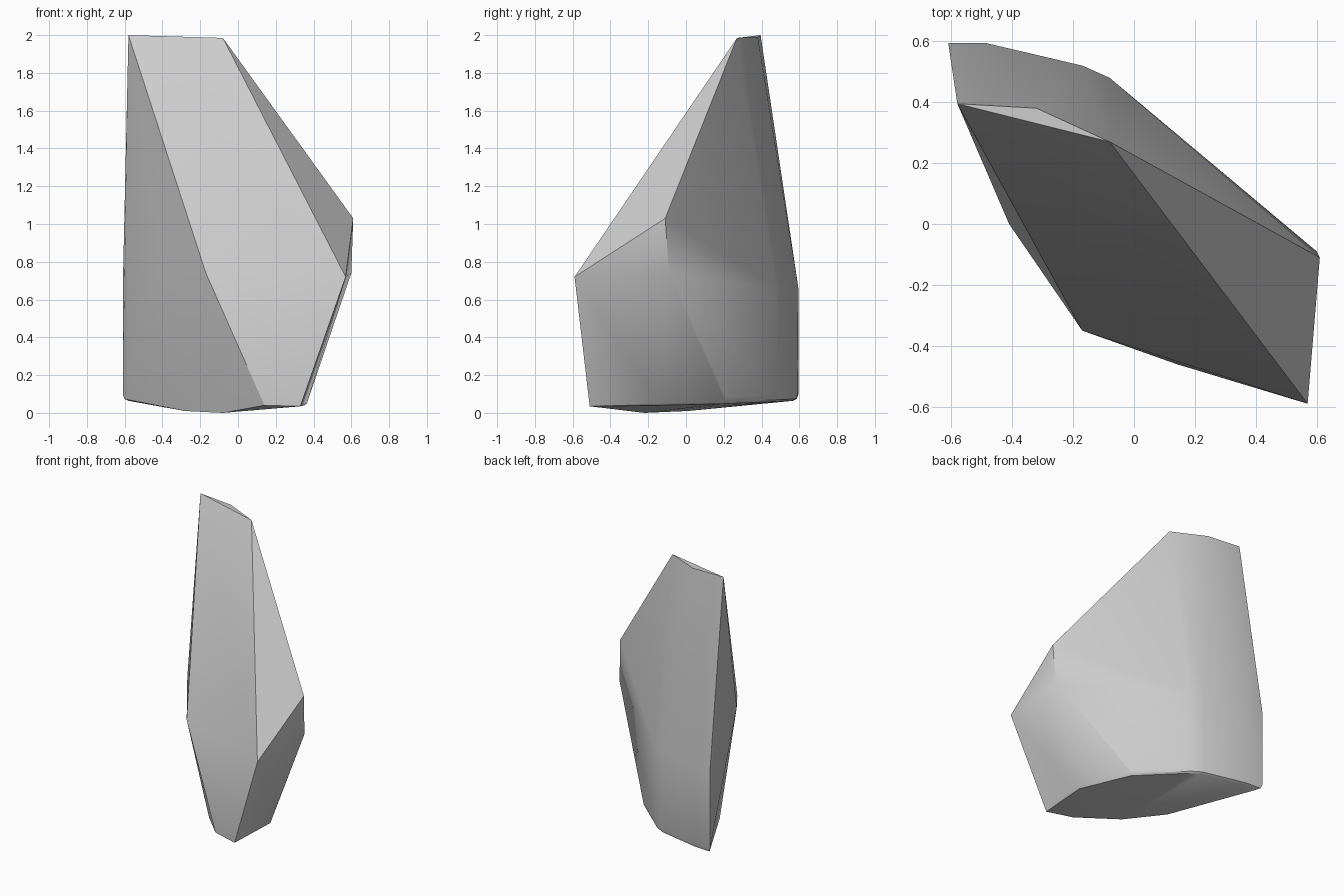
import bpy, bmesh, math

if "Cube" in bpy.data.objects:
    bpy.data.objects.remove(bpy.data.objects["Cube"], do_unlink=True)

# Single stone colour
stone = bpy.data.materials.new("stone_grey")
stone.use_nodes = True
grey = (0.6, 0.6, 0.6, 1)
stone.diffuse_color = grey
stone.node_tree.nodes["Principled BSDF"].inputs["Base Color"].default_value = grey

# Key corners of the chiselled rock
crest = [(-.58, .395, 2), (-.32, .38, 1.99), (-.08, .27, 1.985)]
shoulders = [(.61, -.11, 1.03), (.6, -.09, .74), (.57, -.59, .72),
             (-.17, -.35, .74), (-.41, 0, .85)]
back = [(-.61, .595, .66), (-.49, .595, .66), (-.17, .52, .66), (-.08, .48, .66)]
base_front = [(.33, -.51, .035), (.14, -.46, .04), (-.08, -.22, 0), (-.28, .01, .01)]
base_back = [(.37, -.15), (.2, .21), (-.1, .48), (-.17, .52), (-.49, .59), (-.61, .595)]


# The back rim is softened by a stepped, rounded foot
def rim(inset, height):
    return [(x * (1 - inset), y * (1 - inset), height + .04 * max(y, 0))
            for x, y in base_back]


points = crest + shoulders + back + base_front
for step in range(3):
    turn = math.radians(45 * step)
    points += rim(.05 * (1 - math.cos(turn)), .075 - .035 * math.sin(turn))

# Wrap the corners in a closed convex shell
bm = bmesh.new()
for p in points:
    bm.verts.new(p)
hull = bmesh.ops.convex_hull(bm, input=bm.verts)
loose = [v for v in bm.verts if not v.link_faces]
bmesh.ops.delete(bm, geom=loose, context='VERTS')
bmesh.ops.dissolve_limit(bm, angle_limit=math.radians(1),
                         verts=bm.verts, edges=bm.edges)
bmesh.ops.recalc_face_normals(bm, faces=bm.faces)
mesh = bpy.data.meshes.new("rock")
bm.to_mesh(mesh)
bm.free()
mesh.materials.append(stone)

rock = bpy.data.objects.new("rock", mesh)
bpy.context.collection.objects.link(rock)
bpy.ops.object.select_all(action='DESELECT')
rock.select_set(True)
bpy.context.view_layer.objects.active = rock
bpy.ops.object.shade_smooth_by_angle(angle=math.radians(30))
